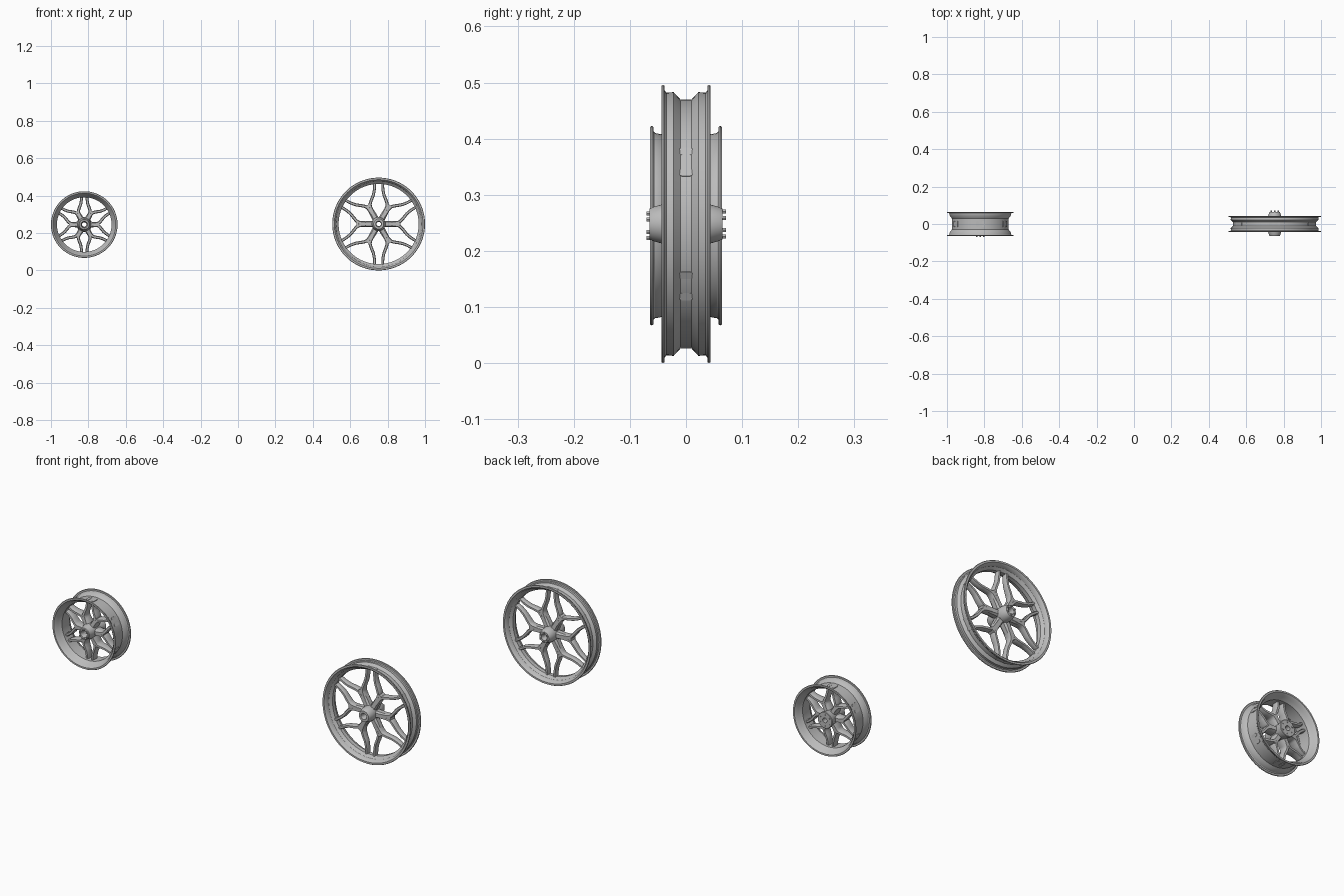
import bpy, bmesh
from math import sin, cos, pi
from mathutils import Vector

if "Cube" in bpy.data.objects:
    bpy.data.objects.remove(bpy.data.objects["Cube"], do_unlink=True)

metal = bpy.data.materials.new("cast grey metal")
metal.use_nodes = True
grey = (0.5, 0.5, 0.5, 1)
metal.diffuse_color = grey
metal.node_tree.nodes["Principled BSDF"].inputs["Base Color"].default_value = grey


def finish(bm, name, centre):
    """Turn a bmesh into a smooth, sharp-edged object at a wheel centre."""
    bmesh.ops.recalc_face_normals(bm, faces=bm.faces)
    mesh = bpy.data.meshes.new(name)
    bm.to_mesh(mesh)
    bm.free()
    mesh.materials.append(metal)
    ob = bpy.data.objects.new(name, mesh)
    bpy.context.collection.objects.link(ob)
    ob.location = centre
    bpy.ops.object.select_all(action="DESELECT")
    ob.select_set(True)
    bpy.context.view_layer.objects.active = ob
    bpy.ops.object.shade_smooth_by_angle(angle=0.6)


def bridge(bm, a, b):
    n = len(a)
    for i in range(n):
        j = (i + 1) % n
        bm.faces.new((a[i], a[j], b[j], b[i]))


def revolve(name, loop, centre, steps):
    """Spin a closed (radius, y) section around the axle."""
    bm = bmesh.new()
    rings = []
    for k in range(steps):
        a = 2 * pi * k / steps
        rings.append([bm.verts.new((r * cos(a), y, r * sin(a))) for r, y in loop])
    for k in range(steps):
        bridge(bm, rings[k], rings[(k + 1) % steps])
    finish(bm, name, centre)


def mirrored(half):
    """Complete a half section, listed outside to inside, across y = 0."""
    return half + [(r, -y) for r, y in reversed(half)]


def smooth_path(points, steps=5):
    p = [Vector(q) for q in points]
    p = [2 * p[0] - p[1]] + p + [2 * p[-1] - p[-2]]
    path = []
    for a, b, c, d in zip(p, p[1:], p[2:], p[3:]):
        for k in range(steps):
            t = k / steps
            path.append(0.5 * (2 * b + (c - a) * t + (2 * a - 5 * b + 4 * c - d) * t * t
                               + (3 * b - a - 3 * c + d) * t ** 3))
    return path + [p[-2]]


def sweep(bm, path, angle, width, depth):
    """Sweep a chamfered bar; width and depth taper from first to second value."""
    corners = [(1, .55), (.6, 1), (-.6, 1), (-1, .55),
               (-1, -.55), (-.6, -1), (.6, -1), (1, -.55)]
    rings = []
    last = len(path) - 1
    for i, p in enumerate(path):
        t = i / last
        d = (path[min(i + 1, last)] - path[max(i - 1, 0)]).normalized()
        w = width[0] + (width[1] - width[0]) * t
        h = depth[0] + (depth[1] - depth[0]) * t
        ring = []
        for cx, cy in corners:
            u, v = p.x - d.y * cx * w, p.y + d.x * cx * w
            ring.append(bm.verts.new((u * cos(angle) - v * sin(angle), cy * h,
                                      u * sin(angle) + v * cos(angle))))
        rings.append(ring)
    for a, b in zip(rings, rings[1:]):
        bridge(bm, a, b)
    bm.faces.new(rings[0])
    bm.faces.new(rings[-1])


BRANCH = [(.03, .005), (.085, .006), (.112, .012), (.132, .032),
          (.15, .054), (.175, .075), (.203, .092)]


def spokes(name, centre, scale, branch_width, stem_width, depth):
    """Six stems, each forking into two curved branches."""
    bm = bmesh.new()
    for k in range(6):
        angle = k * pi / 3
        for side in (1, -1):
            path = smooth_path([(u * scale, side * v * scale) for u, v in BRANCH])
            sweep(bm, path, angle, branch_width, depth)
        stem = [Vector((u * scale, 0)) for u in (.02, .07, .118)]
        sweep(bm, stem, angle, stem_width, (depth[0] * 1.1, depth[0] * .85))
    finish(bm, name, centre)


def bolts(name, centre, radius, y, count):
    bm = bmesh.new()
    for k in range(count):
        a = 2 * pi * (k + .5) / count
        rings = []
        for dy in (-.004, .004):
            rings.append([bm.verts.new((radius * cos(a) + .004 * cos(b * pi / 3), y + dy,
                                        radius * sin(a) + .004 * sin(b * pi / 3)))
                          for b in range(6)])
        bridge(bm, *rings)
        bm.faces.new(rings[0])
        bm.faces.new(rings[1])
    finish(bm, name, centre)


# Narrow large wheel
large = (.752, 0, .248)
revolve("large_rim", mirrored([
    (.222, .01), (.235, .022), (.234, .035), (.238, .038), (.246, .038), (.248, .041),
    (.246, .044), (.237, .044), (.230, .037), (.227, .022), (.214, .010)][::-1]), large, 96)
spokes("large_spokes", large, 1, (.009, .0075), (.018, .013), (.02, .013))
revolve("large_hub", mirrored([
    (.012, .055), (.016, .065), (.027, .065), (.030, .060), (.035, .042), (.036, .0)]
    [:5] + [(.037, .03)]), large, 48)
bolts("large_hub_bolts", large, .022, .067, 6)

# Wide small wheel
small = (-.822, 0, .245)
revolve("small_rim", mirrored([
    (.152, .03), (.163, .044), (.165, .055), (.168, .058), (.176, .058), (.178, .061),
    (.176, .064), (.168, .064), (.161, .056), (.157, .045), (.146, .03)][::-1]), small, 96)
spokes("small_spokes", small, .69, (.009, .0075), (.017, .012), (.026, .017))
revolve("small_hub", [
    (.013, -.05), (.018, -.063), (.026, -.063), (.029, -.06), (.032, -.04), (.036, -.026),
    (.036, .03), (.041, .048), (.041, .058), (.039, .06), (.012, .06)], small, 48)
bolts("small_front_bolts", small, .022, -.066, 6)
bolts("small_back_bolts", small, .029, .058, 6)
